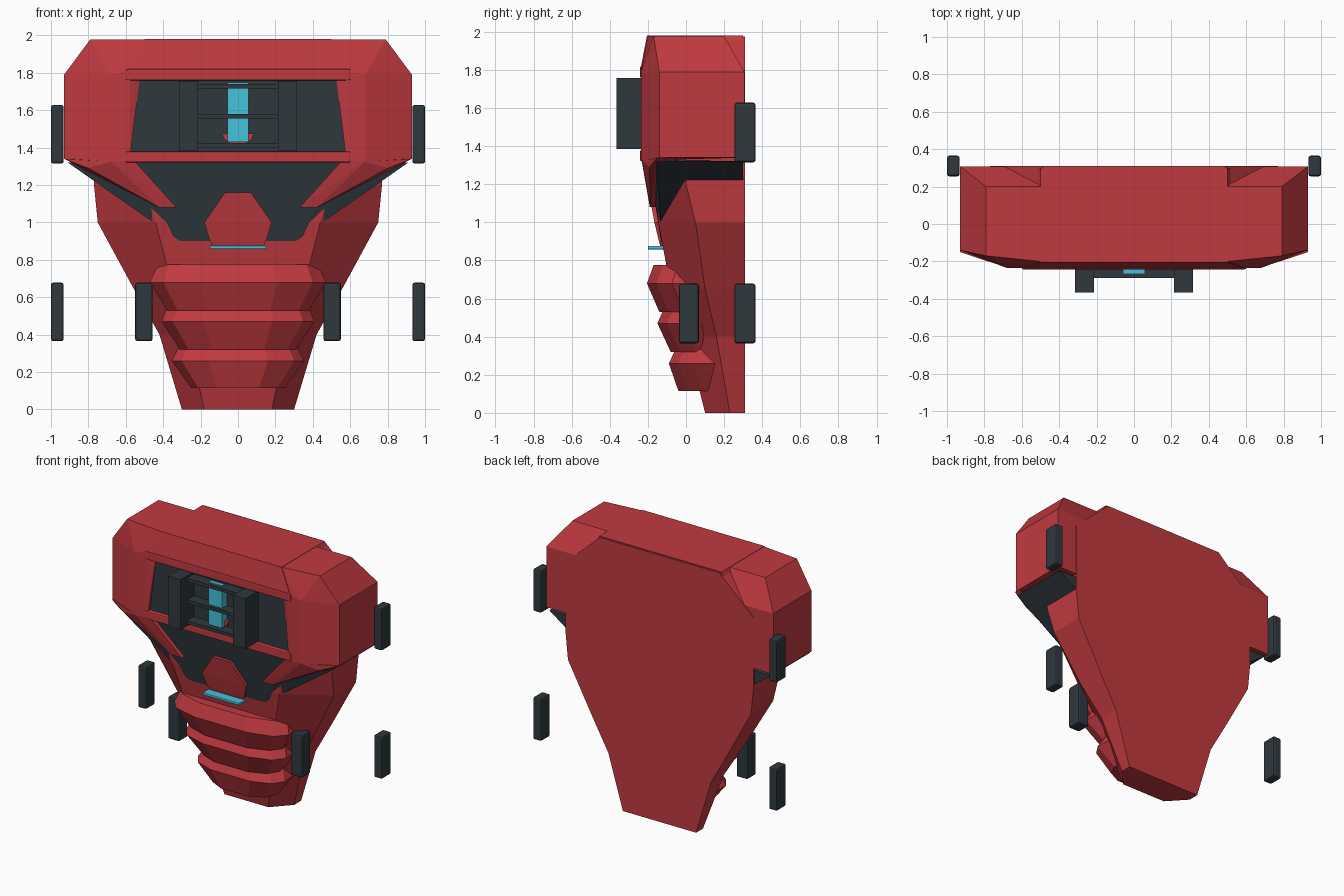
import bpy, bmesh, math

cube = bpy.data.objects.get("Cube")
if cube:
    bpy.data.objects.remove(cube, do_unlink=True)


def material(name, rgb):
    m = bpy.data.materials.new(name)
    m.use_nodes = True
    m.diffuse_color = (*rgb, 1)
    m.node_tree.nodes["Principled BSDF"].inputs["Base Color"].default_value = (*rgb, 1)
    return m


RED = material("armour red", (0.53, 0.042, 0.051))
DARK = material("dark slate", (0.028, 0.04, 0.048))
CYAN = material("glow cyan", (0.06, 0.54, 0.71))


def finish(bm, name, mat):
    bmesh.ops.recalc_face_normals(bm, faces=bm.faces)
    mesh = bpy.data.meshes.new(name)
    bm.to_mesh(mesh)
    bm.free()
    mesh.materials.append(mat)
    ob = bpy.data.objects.new(name, mesh)
    bpy.context.collection.objects.link(ob)
    return ob


def hull(name, pts, mat):
    """Faceted solid wrapped around a few corner points."""
    bm = bmesh.new()
    for p in pts:
        bm.verts.new(p)
    res = bmesh.ops.convex_hull(bm, input=bm.verts)
    inner = [g for g in res["geom_interior"] if isinstance(g, bmesh.types.BMVert)]
    bmesh.ops.delete(bm, geom=inner, context='VERTS')
    bmesh.ops.dissolve_limit(bm, angle_limit=math.radians(1), verts=bm.verts, edges=bm.edges)
    return finish(bm, name, mat)


def both(pts):
    return [(s * x, y, z) for s in (1, -1) for x, y, z in pts]


def box(name, x, y, z, mat, bevel=0):
    ob = hull(name, [(a, b, c) for a in x for b in y for c in z], mat)
    if bevel:
        mod = ob.modifiers.new("Bevel", 'BEVEL')
        mod.width = bevel
        mod.segments = 2
    return ob


def loft(name, sections, mat):
    """Join rings of equal point count, capped at both ends."""
    bm = bmesh.new()
    rings = [[bm.verts.new(p) for p in s] for s in sections]
    n = len(rings[0])
    for a, b in zip(rings, rings[1:]):
        for i in range(n):
            j = (i + 1) % n
            bm.faces.new((a[i], a[j], b[j], b[i]))
    bm.faces.new(rings[0])
    bm.faces.new(rings[-1])
    return finish(bm, name, mat)


def symmetric(z, half):
    return [(x, y, z) for x, y in half] + [(-x, y, z) for x, y in reversed(half)]


# Torso: height, back half width, side y, front half width, front y
torso = [(0, .30, .23, .18, .10), (.4, .42, .16, .27, 0), (.65, .56, .10, .35, -.08),
         (1.0, .75, .05, .44, -.145), (1.2, .77, 0, .5, -.165),
         (1.72, .77, 0, .5, -.165), (1.975, .49, 0, .45, -.165)]
loft("torso", [symmetric(z, [(fw, fy), (w, sy), (w, .31)]) for z, w, sy, fw, fy in torso], RED)

# Abdomen bands: height, half width, front y, back y
bands = [[(.53, .38, -.14, .02), (.68, .47, -.205, .07), (.775, .43, -.17, .03)],
         [(.32, .31, -.08, .08), (.47, .41, -.15, .15), (.54, .38, -.12, .10)],
         [(.115, .25, -.04, .15), (.26, .355, -.09, .20), (.345, .31, -.05, .13)]]
for i, band in enumerate(bands):
    loft(f"abdomen_band_{i + 1}",
         [symmetric(z, [(.45 * w, f), (.85 * w, f + .05), (w, f + .13), (.97 * w, b)])
          for z, w, f, b in band], RED)

# Dark lower chest
hull("lower_chest", both([(.58, -.2, 1.33), (.91, -.15, 1.32), (.91, .3, 1.32),
                          (.31, -.13, .9), (.31, .3, .9)]), DARK)

# Upper chest block and sternum plate
hull("upper_chest", both([(.5, -.205, 1.98), (.59, -.237, 1.815), (.5, .3, 1.98),
                          (.59, .3, 1.815)]), RED)
sternum = [(.07, -.195, 1.16), (.18, -.166, 1.0), (.15, -.142, .9), (.13, -.13, .86)]
hull("sternum_plate", both(sternum + [(x, y + .05, z) for x, y, z in sternum]), RED)

# Shoulders and the prongs below them
shoulder = [(.5, -.2, 1.978), (.5, .2, 1.978), (.79, -.17, 1.978), (.79, .2, 1.978),
            (.93, -.14, 1.79), (.93, .307, 1.79), (.93, -.14, 1.34), (.93, .307, 1.34),
            (.58, -.235, 1.81), (.68, -.235, 1.79), (.68, -.235, 1.325), (.58, -.235, 1.325),
            (.6, .307, 1.79), (.6, .307, 1.34)]
prong = [(.55, -.233, 1.325), (.68, -.233, 1.325), (.93, -.15, 1.34), (.8, -.192, 1.29),
         (.42, -.186, 1.08), (.33, -.19, 1.08)]
for side, s in (("left", 1), ("right", -1)):
    hull(f"{side}_shoulder", [(s * x, y, z) for x, y, z in shoulder], RED)
    hull(f"{side}_prong", [(s * x, y + d, z) for x, y, z in prong for d in (0, .05)], RED)

# Chest window with its red frame bars
box("window_panel", (-.585, .585), (-.21, -.1), (1.35, 1.79), DARK)
for name, z in (("upper_bar", (1.76, 1.82)), ("lower_bar", (1.32, 1.38))):
    box(name, (-.6, .6), (-.242, -.15), z, RED, .008)

# Rack in the window: shelves, glowing core, red bowl
for i, z in enumerate((1.4, 1.555, 1.715)):
    box(f"shelf_{i + 1}", (-.22, .22), (-.29, -.2), (z, z + .024), DARK)
box("core", (-.055, .055), (-.265, -.2), (1.43, 1.715), CYAN)
box("core_cap", (-.055, .055), (-.265, -.235), (1.735, 1.747), CYAN)
arc = [math.pi * (1 + k / 6) for k in range(7)]
hull("bowl", [(.085 * math.cos(a), y, 1.475 + .06 * math.sin(a))
              for a in arc for y in (-.235, -.2)], RED)

# Glowing belt strip
box("glow_strip", (-.15, .15), (-.2, -.11), (.858, .876), CYAN, .004)

# Rack pillars and floating side blocks
for side, s in (("left", 1), ("right", -1)):
    box(f"{side}_pillar", (s * .215, s * .315), (-.365, -.19), (1.385, 1.757), DARK)
    outer, inner = (s * .932, s * 1.0), (s * .457, s * .55)
    box(f"{side}_upper_block", outer, (.255, .365), (1.315, 1.628), DARK, .012)
    box(f"{side}_lower_block", outer, (.255, .365), (.365, .678), DARK, .012)
    box(f"{side}_front_block", inner, (-.037, .067), (.365, .678), DARK, .012)
